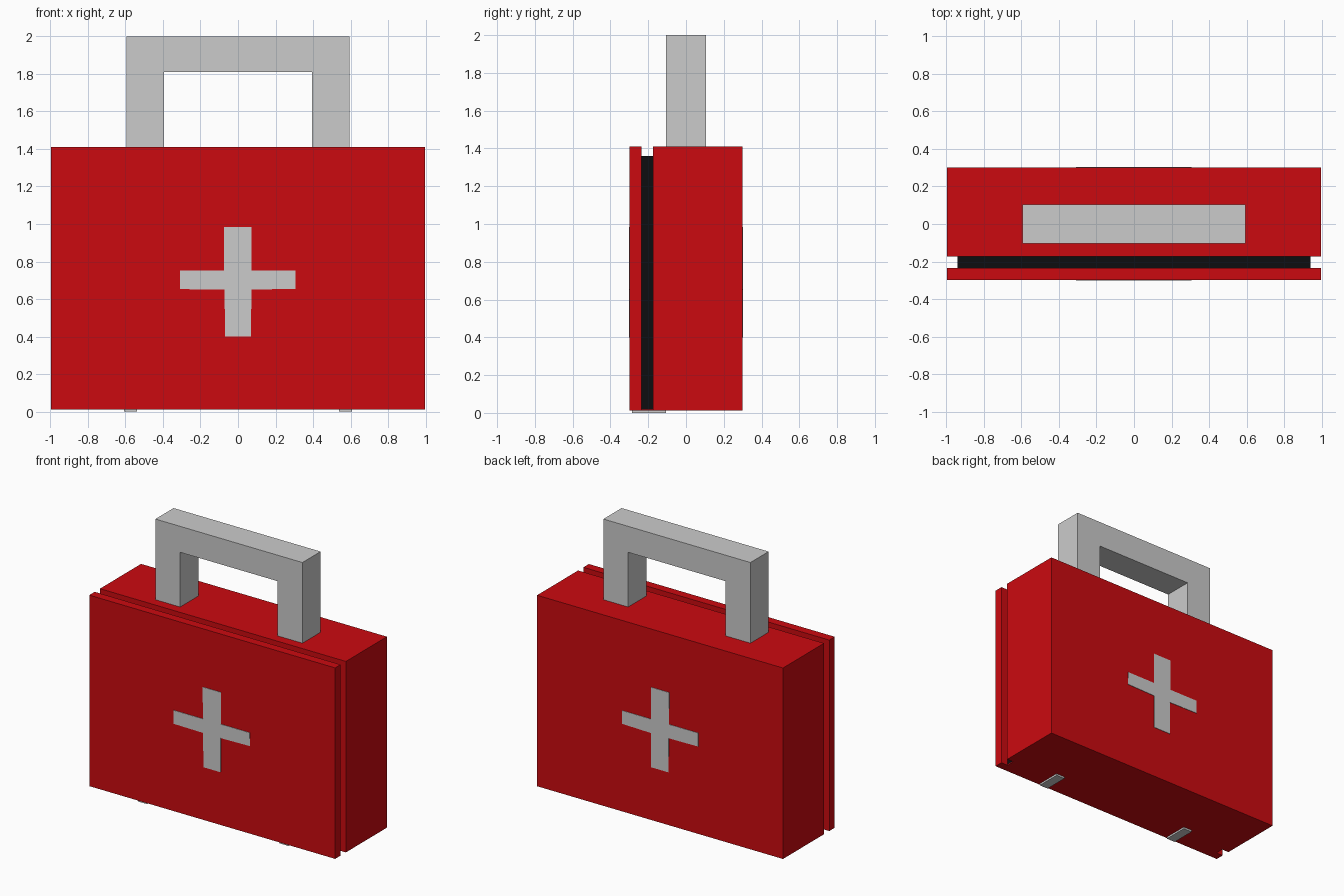
import bpy

if "Cube" in bpy.data.objects:
    bpy.data.objects.remove(bpy.data.objects["Cube"])


def material(name, rgb):
    m = bpy.data.materials.new(name)
    m.diffuse_color = (*rgb, 1)
    m.use_nodes = True
    m.node_tree.nodes["Principled BSDF"].inputs["Base Color"].default_value = m.diffuse_color
    return m


RED = material("red", (0.6, 0.003, 0.005))
BLACK = material("black", (0.004, 0.004, 0.005))


def prism(name, profile, y0, y1, mat=None):
    """Extrude an anticlockwise (x, z) profile from y0 to y1."""
    n = len(profile)
    verts = [(x, y, z) for y in (y0, y1) for x, z in profile]
    faces = [tuple(range(n)), tuple(reversed(range(n, 2 * n)))]
    faces += [(i, i + n, (i + 1) % n + n, (i + 1) % n) for i in range(n)]
    mesh = bpy.data.meshes.new(name)
    mesh.from_pydata(verts, [], faces)
    ob = bpy.data.objects.new(name, mesh)
    bpy.context.collection.objects.link(ob)
    if mat:
        mesh.materials.append(mat)
    return ob


def box(name, x0, x1, y0, y1, z0, z1, mat=None):
    return prism(name, [(x0, z0), (x1, z0), (x1, z1), (x0, z1)], y0, y1, mat)


BOTTOM, TOP = 0.013, 1.41

# Case halves with a recessed black seal between them
box("case_body", -0.995, 0.995, -0.174, 0.30, BOTTOM, TOP, RED)
box("case_lid", -0.995, 0.995, -0.298, -0.235, BOTTOM, TOP, RED)
box("seal", -0.94, 0.94, -0.235, -0.174, BOTTOM + 0.006, 1.36, BLACK)
box("hinge_strip", -0.94, 0.94, -0.235, -0.174, BOTTOM, BOTTOM + 0.006, RED)

# Carry handle
half = [(0.595, TOP), (0.595, 2.0)]
inner = [(-0.395, TOP), (-0.395, 1.81), (0.395, 1.81), (0.395, TOP)]
prism("handle", half + [(-x, z) for x, z in reversed(half)] + inner, -0.105, 0.105)

# Slightly hand-cut crosses on both large faces
cross = [(-0.07, 0.40), (0.07, 0.40), (0.071, 0.65), (0.307, 0.655),
         (0.305, 0.752), (0.073, 0.752), (0.073, 0.985), (-0.075, 0.985),
         (-0.074, 0.752), (-0.31, 0.752), (-0.31, 0.653), (-0.071, 0.65)]
prism("front_cross", cross, -0.301, -0.29)
prism("back_cross", cross, 0.29, 0.303)

# Hinge plates under the seam
for side, x in (("left", -0.572), ("right", 0.572)):
    box(f"hinge_{side}", x - 0.035, x + 0.035, -0.287, -0.106, 0.0, 0.02)
